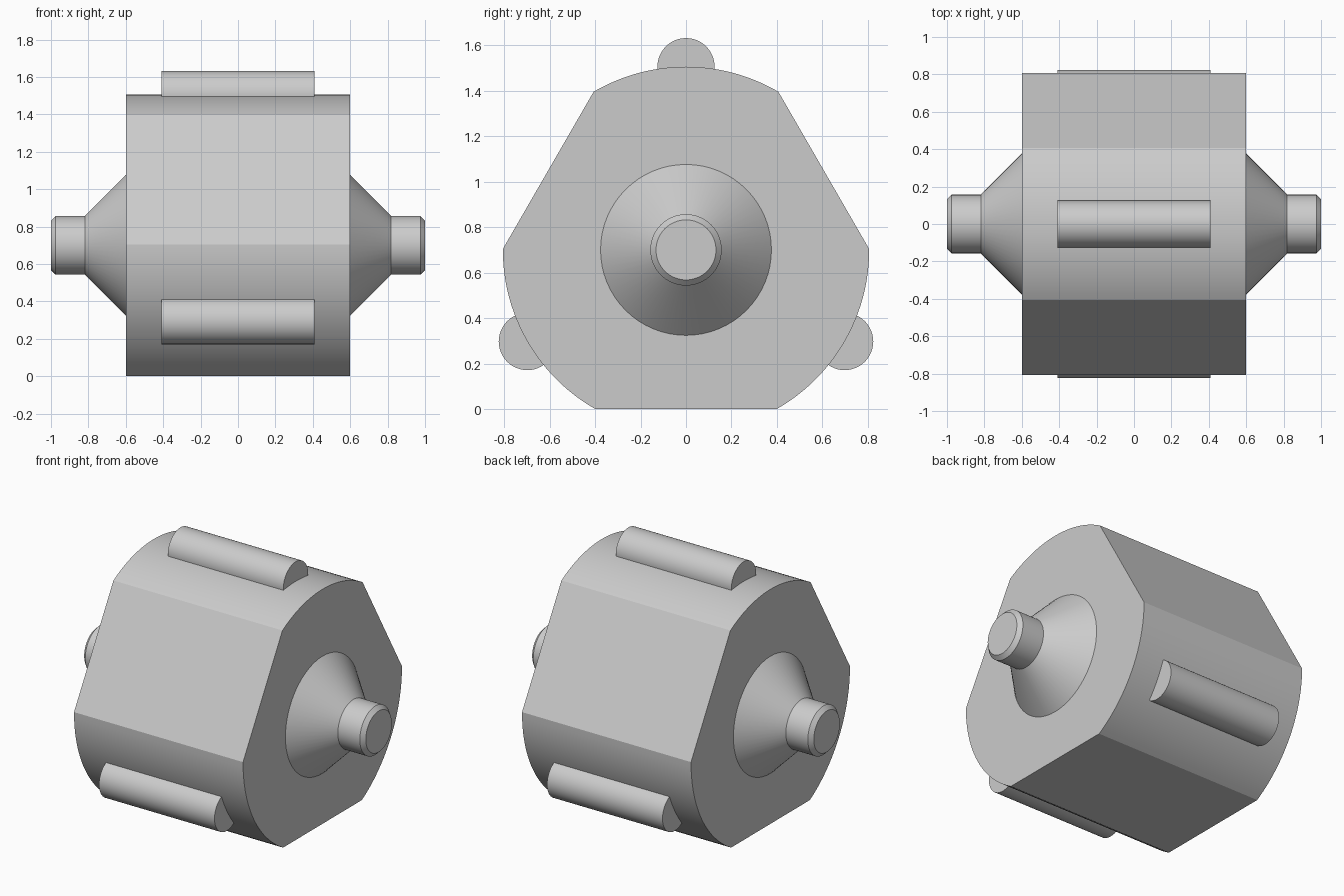
import bpy, bmesh
from math import sin, cos, radians, acos, pi
from mathutils import Vector, Matrix

cube = bpy.data.objects.get("Cube")
if cube:
    bpy.data.objects.remove(cube, do_unlink=True)

AXIS_Z = 0.7       # height of the shaft axis, also the distance to each flat
BODY_R = 0.806     # radius of the rounded corners
BODY_HALF = 0.6
ROD_R = 0.126
ROD_HALF = 0.41

grey = bpy.data.materials.new("light_grey")
grey.use_nodes = True
colour = (0.6, 0.6, 0.6, 1)
grey.diffuse_color = colour
grey.node_tree.nodes["Principled BSDF"].inputs["Base Color"].default_value = colour


def finish(name, bm):
    """Turn a bmesh into a grey object with smooth curves and sharp edges."""
    bmesh.ops.recalc_face_normals(bm, faces=bm.faces)
    mesh = bpy.data.meshes.new(name)
    bm.to_mesh(mesh)
    bm.free()
    mesh.materials.append(grey)
    obj = bpy.data.objects.new(name, mesh)
    bpy.context.collection.objects.link(obj)
    bpy.ops.object.select_all(action='DESELECT')
    obj.select_set(True)
    bpy.context.view_layer.objects.active = obj
    bpy.ops.object.shade_smooth_by_angle(angle=radians(20))
    return obj


def prism(name, outline, half):
    """Extrude a closed (y, z) outline along x, centred on x = 0."""
    bm = bmesh.new()
    face = bm.faces.new([bm.verts.new((-half, y, z)) for y, z in outline])
    new = bmesh.ops.extrude_face_region(bm, geom=[face])["geom"]
    bmesh.ops.translate(bm, vec=(2 * half, 0, 0),
                        verts=[v for v in new if isinstance(v, bmesh.types.BMVert)])
    return finish(name, bm)


def arc(cy, cz, r, start, end, steps):
    angles = [start + (end - start) * i / steps for i in range(steps + 1)]
    return [(cy + r * cos(a), cz + r * sin(a)) for a in angles]


# Body: a cylinder cut by three flats, leaving three rounded corners
half_flat = acos(AXIS_Z / BODY_R)
outline = []
for flat in (30, 150, 270):
    start = radians(flat) + half_flat
    end = radians(flat + 120) - half_flat
    outline += arc(0, AXIS_Z, BODY_R, start, end, 24)
prism("body", outline, BODY_HALF)

# Rods: half-sunk round bars in the middle of each rounded corner
for name, angle in (("top_rod", 90), ("front_rod", 210), ("back_rod", 330)):
    a = radians(angle)
    circle = arc(BODY_R * cos(a), AXIS_Z + BODY_R * sin(a), ROD_R, 0, 2 * pi, 48)[:-1]
    prism(name, circle, ROD_HALF)

# Hubs: a cone running into a short chamfered shaft on each end
profile = [(0.6, 0), (0.6, 0.376), (0.819, 0.157), (0.975, 0.157), (1.0, 0.132), (1.0, 0)]
for name, side in (("left_hub", 1), ("right_hub", -1)):
    bm = bmesh.new()
    verts = [bm.verts.new((side * x, 0, AXIS_Z + r)) for x, r in profile]
    edges = [bm.edges.new(pair) for pair in zip(verts, verts[1:])]
    bmesh.ops.spin(bm, geom=verts + edges, cent=(0, 0, AXIS_Z), axis=(1, 0, 0),
                   angle=2 * pi, steps=64, use_duplicate=False)
    bmesh.ops.remove_doubles(bm, verts=bm.verts, dist=0.0001)
    finish(name, bm)
